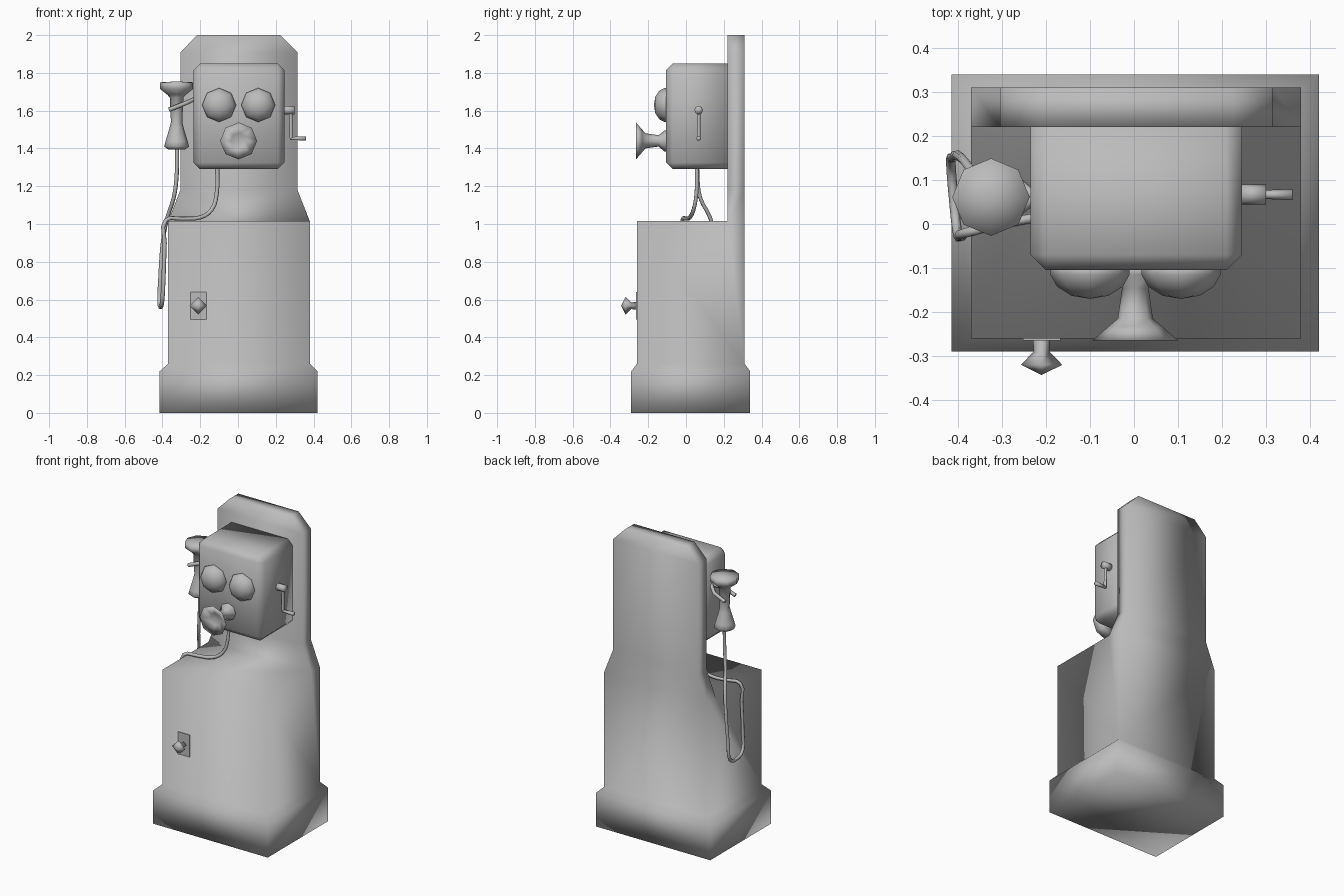
import bpy, bmesh, math
from mathutils import Vector

if "Cube" in bpy.data.objects:
    bpy.data.objects.remove(bpy.data.objects["Cube"], do_unlink=True)

GREY = (0.5, 0.5, 0.5, 1)
grey = bpy.data.materials.new("plain_grey")
grey.use_nodes = True
grey.diffuse_color = GREY
grey.node_tree.nodes["Principled BSDF"].inputs["Base Color"].default_value = GREY


def finish(name, bm, smooth=True):
    bmesh.ops.recalc_face_normals(bm, faces=bm.faces)
    mesh = bpy.data.meshes.new(name)
    bm.to_mesh(mesh)
    bm.free()
    mesh.polygons.foreach_set("use_smooth", [smooth] * len(mesh.polygons))
    mesh.materials.append(grey)
    obj = bpy.data.objects.new(name, mesh)
    bpy.context.collection.objects.link(obj)
    return obj


def bridge(bm, a, b):
    n = len(a)
    for i in range(n):
        j = (i + 1) % n
        bm.faces.new((a[i], a[j], b[j], b[i]))


def rect(bm, x0, x1, y0, y1, z):
    return [bm.verts.new((x, y, z)) for x, y in ((x0, y0), (x1, y0), (x1, y1), (x0, y1))]


def lathe(name, profile, origin, direction, sides=8):
    """Spin (radius, distance) pairs around a direction; zero radius closes to a point."""
    bm = bmesh.new()
    turn = Vector(direction).to_track_quat('Z', 'Y')
    place = lambda x, y, z: bm.verts.new(Vector(origin) + turn @ Vector((x, y, z)))
    rings = []
    for r, t in profile:
        if r == 0:
            rings.append([place(0, 0, t)])
        else:
            angles = [math.tau * i / sides for i in range(sides)]
            rings.append([place(r * math.cos(a), r * math.sin(a), t) for a in angles])
    for a, b in zip(rings, rings[1:]):
        if len(a) > 1 and len(b) > 1:
            bridge(bm, a, b)
        else:
            tip, ring = (a[0], b) if len(a) == 1 else (b[0], a)
            for i in range(sides):
                bm.faces.new((ring[i], ring[(i + 1) % sides], tip))
    for ring in (rings[0], rings[-1]):
        if len(ring) > 1:
            bm.faces.new(ring)
    return finish(name, bm)


def box(name, lo, hi, bevel=0, smooth=True):
    bm = bmesh.new()
    bottom, top = (rect(bm, lo[0], hi[0], lo[1], hi[1], z) for z in (lo[2], hi[2]))
    bridge(bm, bottom, top)
    bm.faces.new(bottom)
    bm.faces.new(top)
    if bevel:
        # Leave the rear edges square against the board
        edges = [e for e in bm.edges if min(v.co.y for v in e.verts) < hi[1] - 1e-4]
        bmesh.ops.bevel(bm, geom=edges, offset=bevel, segments=1, affect='EDGES')
    return finish(name, bm, smooth)


def tube(name, points, radius, kind='POLY', resolution=1):
    curve = bpy.data.curves.new(name, 'CURVE')
    curve.dimensions = '3D'
    curve.bevel_depth = radius
    curve.bevel_resolution = resolution
    curve.resolution_u = 3
    curve.use_fill_caps = True
    spline = curve.splines.new(kind)
    if kind == 'BEZIER':
        spline.bezier_points.add(len(points) - 1)
        for p, co in zip(spline.bezier_points, points):
            p.co = co
            p.handle_left_type = p.handle_right_type = 'AUTO'
    else:
        spline.points.add(len(points) - 1)
        for p, co in zip(spline.points, points):
            p.co = (*co, 1)
    curve.materials.append(grey)
    obj = bpy.data.objects.new(name, curve)
    bpy.context.collection.objects.link(obj)
    return obj


# Pedestal: plinth, body and tall back board as one shell
bm = bmesh.new()
foot = rect(bm, -0.415, 0.42, -0.29, 0.34, 0)
lip = rect(bm, -0.415, 0.42, -0.29, 0.34, 0.22)
waist = rect(bm, -0.37, 0.38, -0.26, 0.31, 0.26)
f0, f1 = (bm.verts.new((x, -0.26, 1.015)) for x in (-0.37, 0.38))
board = [rect(bm, x0, x1, 0.22, 0.31, z) for x0, x1, z in (
    (-0.37, 0.38, 1.015), (-0.305, 0.315, 1.18), (-0.305, 0.315, 1.91), (-0.215, 0.225, 2.0))]
b0, b1, b2, b3 = board[0]
w0, w1, w2, w3 = waist
bridge(bm, foot, lip)
bridge(bm, lip, waist)
for face in (foot, (w0, w1, f1, f0), (w1, w2, b2, b1, f1), (w2, w3, b3, b2),
             (w3, w0, f0, b0, b3), (f0, f1, b1, b0), board[-1]):
    bm.faces.new(face)
for lower, upper in zip(board, board[1:]):
    bridge(bm, lower, upper)
finish("pedestal", bm)

# Ringer box with two bells and a mouthpiece
box("ringer_box", (-0.235, -0.105, 1.29), (0.245, 0.225, 1.85), 0.035)
for side, x in (("right", -0.1), ("left", 0.107)):
    lathe(side + "_bell", [(0.09, -0.01), (0.09, 0.01), (0.075, 0.037), (0.042, 0.058), (0, 0.065)],
          (x, -0.105, 1.63), (0, -1, 0))
lathe("mouthpiece", [(0.055, -0.01), (0.055, 0.01), (0.03, 0.04), (0.04, 0.11),
                     (0.06, 0.127), (0.098, 0.16), (0.04, 0.135), (0, 0.125)],
      (0.003, -0.105, 1.44), (0, -1, 0))

# Crank on the left side
lathe("crank_hub", [(0.023, 0), (0.023, 0.06)], (0.24, 0.067, 1.603), (1, 0, 0))
tube("crank_arm", [(0.279, 0.067, 1.6), (0.281, 0.067, 1.455)], 0.01)
lathe("crank_handle", [(0.009, 0), (0.013, 0.085)], (0.275, 0.067, 1.453), (1, 0, 0), 6)

# Receiver hanging in its forked hook
lathe("receiver", [(0.045, 1.395), (0.066, 1.41), (0.058, 1.44), (0.037, 1.51), (0.03, 1.54),
                   (0.036, 1.67), (0.05, 1.685), (0.088, 1.715), (0.088, 1.75), (0, 1.755)],
      (-0.325, 0.061, 0), (0, 0, 1))
for side, s in (("front", -1), ("rear", 1)):
    tube(side + "_hook_prong", [(-0.225, 0.061, 1.665), (-0.255, 0.061 + s * 0.025, 1.65),
                                (-0.285, 0.061 + s * 0.05, 1.637),
                                (-0.365, 0.061 + s * 0.055, 1.605)], 0.012)

# Cord from the box, over the counter edge, down in a loop and up to the receiver
tube("cord", [(-0.11, 0.057, 1.3), (-0.113, 0.055, 1.16), (-0.14, 0.04, 1.075),
              (-0.2, 0.02, 1.035), (-0.3, 0, 1.028), (-0.382, -0.02, 1.02),
              (-0.388, -0.025, 0.9), (-0.395, -0.027, 0.7), (-0.402, -0.015, 0.585),
              (-0.41, 0.06, 0.56), (-0.416, 0.135, 0.585), (-0.412, 0.15, 0.7),
              (-0.392, 0.15, 0.95), (-0.372, 0.125, 1.04), (-0.34, 0.075, 1.14),
              (-0.325, 0.061, 1.25), (-0.322, 0.061, 1.41)], 0.011, 'BEZIER')

# Door knob and its plate
box("knob_plate", (-0.252, -0.265, 0.495), (-0.167, -0.257, 0.64), smooth=False)
lathe("door_knob", [(0.02, -0.005), (0.018, 0.03), (0.047, 0.06), (0, 0.083)],
      (-0.21, -0.26, 0.567), (0, -1, 0), 4)
